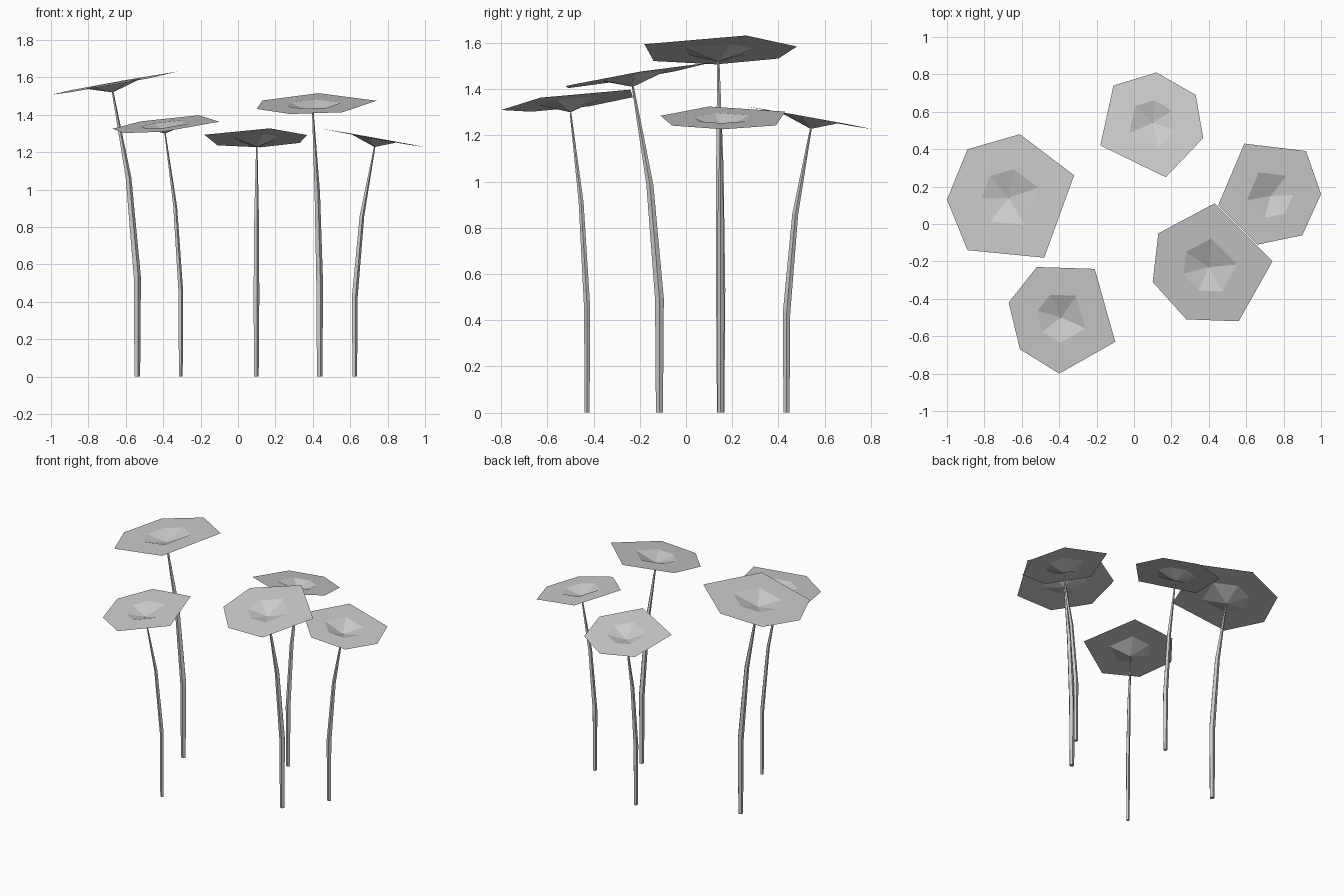
import bpy, bmesh, math
from mathutils import Vector

cube = bpy.data.objects.get("Cube")
if cube:
    bpy.data.objects.remove(cube, do_unlink=True)

grey = bpy.data.materials.new("plain_grey")
grey.use_nodes = True
grey.diffuse_color = (0.6, 0.6, 0.6, 1)
grey.node_tree.nodes["Principled BSDF"].inputs["Base Color"].default_value = grey.diffuse_color


def finish(name, bm):
    mesh = bpy.data.meshes.new(name)
    bm.to_mesh(mesh)
    bm.free()
    mesh.materials.append(grey)
    obj = bpy.data.objects.new(name, mesh)
    bpy.context.collection.objects.link(obj)


def bridge(bm, lower, upper):
    for i in range(len(lower)):
        j = (i + 1) % len(lower)
        bm.faces.new((lower[i], lower[j], upper[j], upper[i]))


def make_leaf(name, tip, slope, outline, dip=0.047, inner=0.45):
    """Tilted irregular sheet with a shallow funnel down to the stem tip."""
    bm = bmesh.new()
    rings = []
    for k in (1, inner):
        ring = []
        for x, y in outline:
            dx, dy = (x - tip.x) * k, (y - tip.y) * k
            z = dip + slope[0] * dx + slope[1] * dy
            ring.append(bm.verts.new(tip + Vector((dx, dy, z))))
        rings.append(ring)
    centre = bm.verts.new(tip)
    bridge(bm, *rings)
    for i, v in enumerate(rings[1]):
        bm.faces.new((v, rings[1][(i + 1) % len(outline)], centre))
    finish(name, bm)


def make_stem(name, base, tip, thick, sides=5):
    """Tapered stalk, upright below and bending towards the leaf."""
    bm = bmesh.new()
    rings = []
    for t, bend, r in ((0, 0, 0.8), (0.35, 0, 1), (0.7, 0.36, 0.8), (1, 1, 0.25)):
        x = base[0] + (tip.x - base[0]) * bend
        y = base[1] + (tip.y - base[1]) * bend
        rings.append([bm.verts.new((x + r * thick * math.cos(a), y + r * thick * math.sin(a), tip.z * t))
                      for a in (math.tau * i / sides for i in range(sides))])
    for lower, upper in zip(rings, rings[1:]):
        bridge(bm, lower, upper)
    bm.faces.new(rings[0][::-1])
    bm.faces.new(rings[-1])
    finish(name, bm)


# name: stem base, stem tip, stem radius, leaf slope, leaf outline (clockwise)
plants = {
    "tall_right": ((-.54, .15), (-.67, .14, 1.52), .021, (.18, .02),
                   [(-1, .13), (-.89, .40), (-.61, .48), (-.32, .26), (-.48, -.18), (-.89, -.14)]),
    "front_right": ((-.307, -.428), (-.39, -.50, 1.30), .014, (.11, .12),
                    [(-.67, -.42), (-.52, -.23), (-.21, -.24), (-.10, -.63), (-.40, -.80), (-.61, -.67)]),
    "front_left": ((.435, -.115), (.40, -.23, 1.41), .02, (.04, .17),
                   [(.43, .11), (.74, -.20), (.56, -.52), (.28, -.51), (.10, -.31), (.13, -.05)]),
    "back": ((.097, .435), (.10, .54, 1.228), .017, (.01, -.18),
             [(-.18, .42), (-.11, .74), (.12, .81), (.33, .69), (.37, .46), (.17, .25)]),
    "side_left": ((.623, .15), (.73, .15, 1.228), .017, (-.18, .01),
                  [(.59, .43), (.92, .39), (1, .16), (.90, -.06), (.66, -.11), (.45, .10)]),
}

for label, (base, tip, thick, slope, outline) in plants.items():
    make_stem(label + "_stem", base, Vector(tip), thick)
    # reversed outline so the sheet faces upwards
    make_leaf(label + "_leaf", Vector(tip), slope, outline[::-1])
